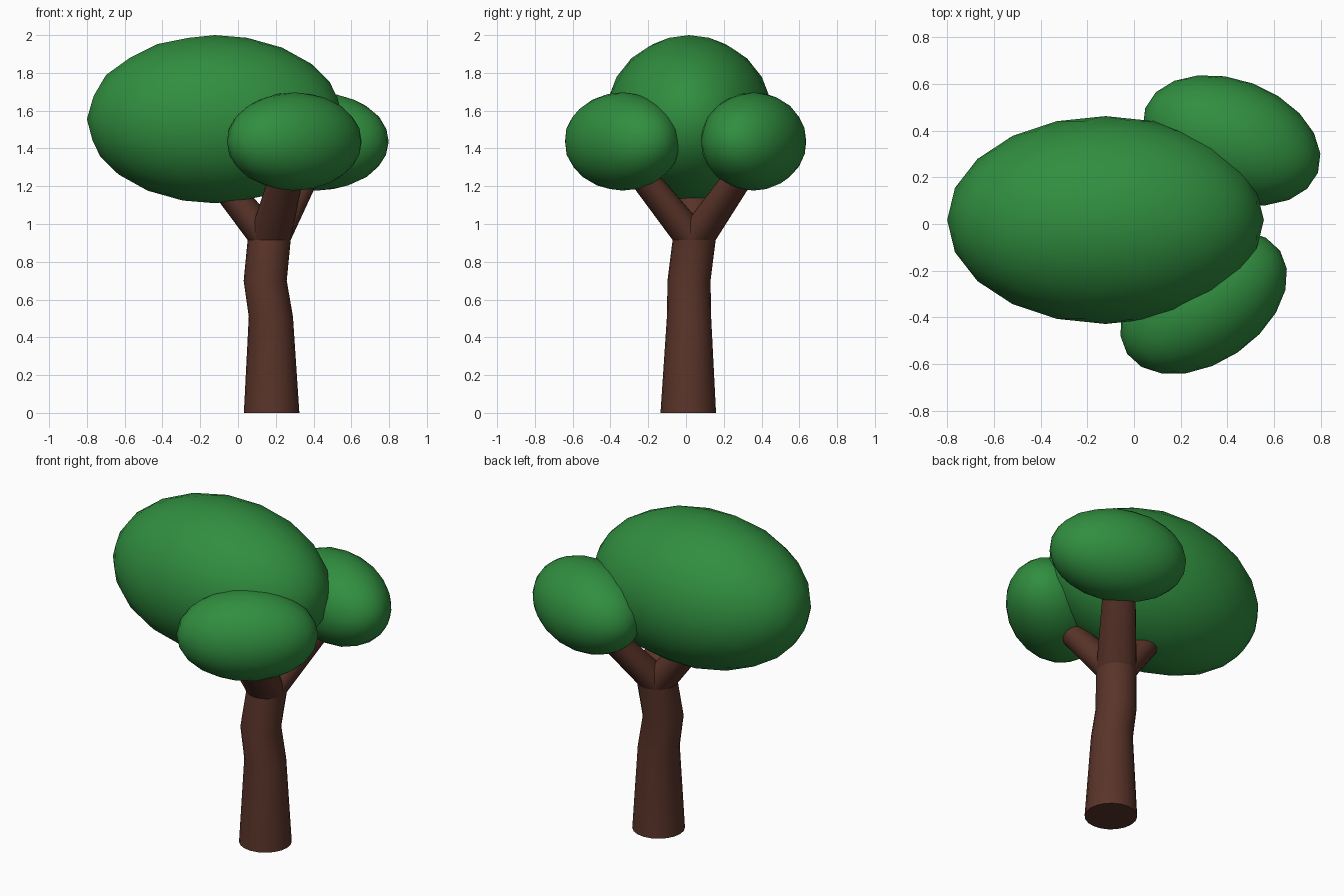
import bpy, bmesh, math

if "Cube" in bpy.data.objects:
    bpy.data.objects.remove(bpy.data.objects["Cube"])


def material(name, color):
    m = bpy.data.materials.new(name)
    m.diffuse_color = color
    m.use_nodes = True
    m.node_tree.nodes["Principled BSDF"].inputs["Base Color"].default_value = m.diffuse_color
    return m


BARK = material("bark", (0.10, 0.034, 0.022, 1))
LEAF = material("leaf", (0.03, 0.27, 0.05, 1))


def smooth(obj):
    bpy.ops.object.select_all(action='DESELECT')
    obj.select_set(True)
    bpy.context.view_layer.objects.active = obj
    bpy.ops.object.shade_smooth_by_angle(angle=math.radians(35))


def limb(name, sections, sides=20):
    """Closed tube through horizontal rings given as (x, y, z, radius)."""
    bm = bmesh.new()
    rings = []
    for x, y, z, r in sections:
        angles = [2 * math.pi * i / sides for i in range(sides)]
        rings.append([bm.verts.new((x + r * math.cos(a), y + r * math.sin(a), z))
                      for a in angles])
    for low, high in zip(rings, rings[1:]):
        for i in range(sides):
            j = (i + 1) % sides
            bm.faces.new((low[i], low[j], high[j], high[i]))
    bm.faces.new(rings[0][::-1])
    bm.faces.new(rings[-1])
    mesh = bpy.data.meshes.new(name)
    bm.to_mesh(mesh)
    bm.free()
    obj = bpy.data.objects.new(name, mesh)
    bpy.context.collection.objects.link(obj)
    mesh.materials.append(BARK)
    smooth(obj)


def foliage(name, center, radii, turn):
    bpy.ops.mesh.primitive_ico_sphere_add(subdivisions=3, radius=1, location=center,
                                          rotation=(0, 0, math.radians(turn)))
    obj = bpy.context.object
    obj.name = name
    obj.scale = radii
    obj.data.materials.append(LEAF)
    smooth(obj)


# Trunk with a slight kink
fork = (0.165, 0.043, 0.915, 0.114)
limb("trunk", [(0.178, 0.012, 0, 0.147), (0.174, 0.016, 0.51, 0.117),
               (0.144, 0.016, 0.70, 0.114), fork])

# Three branches spreading from the fork
limb("branch_front", [fork, (0.285, -0.315, 1.36, 0.085)])
limb("branch_back", [fork, (0.40, 0.355, 1.36, 0.085)])
limb("branch_left", [fork, (-0.195, 0.03, 1.36, 0.085)])

# Leaf masses
foliage("crown_main", (-0.122, 0.017, 1.555), (0.678, 0.445, 0.445), 0)
foliage("crown_front", (0.298, -0.335, 1.437), (0.395, 0.26, 0.26), 34)
foliage("crown_back", (0.418, 0.358, 1.437), (0.395, 0.26, 0.26), -20.5)
